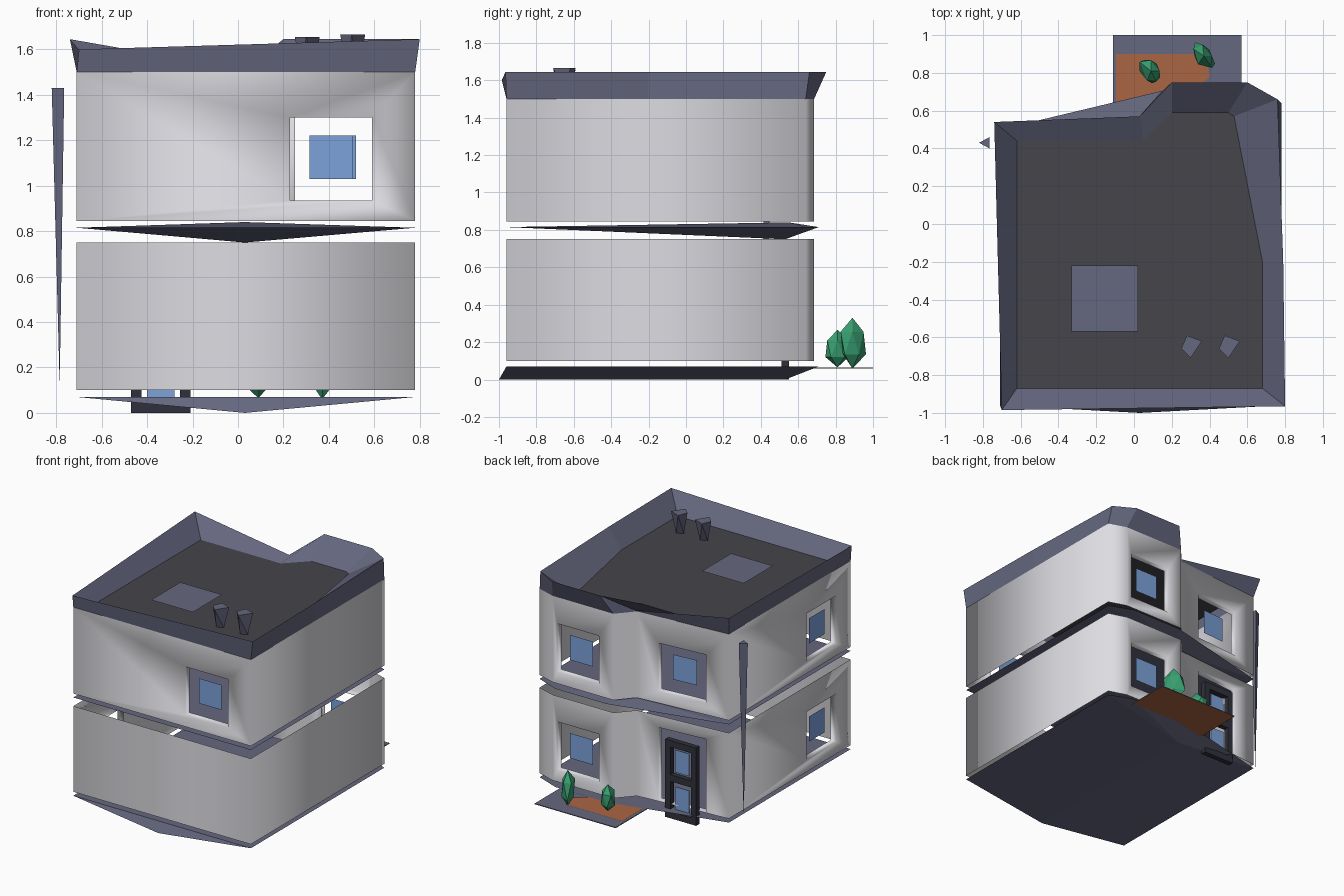
import bpy
import bmesh
import random
from mathutils import Vector

default_cube = bpy.data.objects.get("Cube")
if default_cube:
    bpy.data.objects.remove(default_cube, do_unlink=True)

random.seed(4)


def make_material(name, red, green, blue):
    material = bpy.data.materials.new(name)
    material.use_nodes = True
    colour = (red, green, blue, 1.0)
    material.diffuse_color = colour
    shader = next(n for n in material.node_tree.nodes if n.type == "BSDF_PRINCIPLED")
    shader.inputs["Base Color"].default_value = colour
    return material


plaster = make_material("pale plaster", 0.72, 0.72, 0.76)
trim = make_material("slate trim", 0.13, 0.135, 0.21)
roofing = make_material("dark roofing", 0.06, 0.06, 0.07)
glass = make_material("blue glass", 0.2, 0.36, 0.7)
door_paint = make_material("door charcoal", 0.03, 0.03, 0.045)
soil = make_material("brown soil", 0.4, 0.13, 0.055)
leaf = make_material("leaf green", 0.04, 0.34, 0.16)


def finish(name, bm, materials, smooth=False):
    mesh = bpy.data.meshes.new(name)
    bm.to_mesh(mesh)
    bm.free()
    for material in materials:
        mesh.materials.append(material)
    for polygon in mesh.polygons:
        polygon.use_smooth = smooth
    obj = bpy.data.objects.new(name, mesh)
    bpy.context.collection.objects.link(obj)
    return obj


def polygon(name, points, z, material):
    bm = bmesh.new()
    bm.faces.new([bm.verts.new((x, y, z)) for x, y in points])
    return finish(name, bm, [material])


def box(name, low, high, material):
    bm = bmesh.new()
    bmesh.ops.create_cube(bm, size=1)
    low, high = Vector(low), Vector(high)
    for v in bm.verts:
        v.co = (low + high) / 2 + v.co * (high - low)
    return finish(name, bm, [material])


def hull(name, points, material, smooth=False):
    bm = bmesh.new()
    for p in points:
        bm.verts.new(p)
    bmesh.ops.convex_hull(bm, input=bm.verts)
    bmesh.ops.recalc_face_normals(bm, faces=bm.faces)
    return finish(name, bm, [material], smooth)


# House outline, anticlockwise from the front corner, with a shallow rear bay
outline = [Vector(p) for p in (
    (-0.71, -0.96), (0.78, -0.96), (0.78, 0.64), (0.64, 0.685),
    (0.13, 0.685), (0.02, 0.56), (-0.71, 0.5))]
FRONT, BAY, REAR, SIDE = 0, 3, 5, 6


def storey(name, z0, z1, openings):
    """Wall sheet with recessed openings and a loose pane in each."""
    bm = bmesh.new()
    for i, start in enumerate(outline):
        end = outline[(i + 1) % len(outline)]
        along = (end - start).normalized()
        inward = Vector((-along.y, along.x))

        def at(u, z, depth=0.0):
            p = start + along * u + inward * depth
            return Vector((p.x, p.y, z))

        def rectangle(u0, u1, a, b, depth=0.0):
            corners = ((u0, a), (u1, a), (u1, b), (u0, b))
            return [bm.verts.new(at(u, z, depth)) for u, z in corners]

        outer = rectangle(0, (end - start).length, z0, z1)
        if i not in openings:
            bm.faces.new(outer)
            continue
        u0, u1, low, high = openings[i]
        rim = rectangle(u0, u1, z0 + low, z0 + high)
        back = rectangle(u0, u1, z0 + low, z0 + high, 0.05)
        for ring_a, ring_b in ((outer, rim), (rim, back)):
            for k in range(4):
                n = (k + 1) % 4
                bm.faces.new((ring_a[k], ring_a[n], ring_b[n], ring_b[k]))
        if low > 0.05:
            mid, r = (u0 + u1) / 2, 0.095
            cz = z0 + 0.28
            pane = bmesh.new()
            pane.faces.new([pane.verts.new(at(mid + r * a, cz + r * b, 0.04))
                            for a, b in ((-1, -1), (1, -1), (1, 1), (-1, 1))])
            finish(f"{name}_window_pane_{i}", pane, [glass])
    bmesh.ops.remove_doubles(bm, verts=bm.verts, dist=0.001)
    finish(name + "_walls", bm, [plaster], smooth=True)


window = (0.09, 0.455)
bay_window = (0.04, 0.39) + window
side_window = (0.93, 1.29) + window
storey("lower", 0.10, 0.75, {BAY: bay_window, SIDE: side_window,
                             REAR: (0.17, 0.55, 0.004, 0.56)})
storey("upper", 0.845, 1.5, {BAY: bay_window, SIDE: side_window,
                             REAR: (0.17, 0.55) + window,
                             FRONT: (0.94, 1.3) + window})

# Keel-bottomed ground slab and the tapering floor between storeys
rear_lip = [(0.6, 0.71), (0.17, 0.71)]
rim = [tuple(p) for p in outline] + rear_lip
hull("ground_slab", [(x, y, 0.07) for x, y in rim]
     + [(0.03, -1.0, 0), (0.03, 0.53, 0)], trim)
hull("middle_floor", [(x, y, 0.815) for x, y in rim]
     + [(0.03, 0.53, 0.75), (0.03, 0.55, 0.84)], trim)

# Flared parapet: foot on the wall, outer top edge, inner edge on the roof
foot = outline[:2] + [Vector((0.78, -0.2))] + outline[2:]
crest = [(-0.7, -0.985, 1.6), (0.8, -0.965, 1.645), (0.79, -0.2, 1.645),
         (0.76, 0.66, 1.645), (0.6, 0.75, 1.645), (0.2, 0.75, 1.645),
         (0.03, 0.57, 1.51), (-0.74, 0.54, 1.645)]
inner = [(-0.62, -0.87), (0.68, -0.87), (0.68, -0.2), (0.53, 0.57),
         (0.5, 0.59), (0.2, 0.59), (0.05, 0.44), (-0.62, 0.44)]
bm = bmesh.new()
rings = [[bm.verts.new((x, y, 1.5)) for x, y in foot],
         [bm.verts.new(p) for p in crest],
         [bm.verts.new((x, y, 1.5)) for x, y in inner]]
for a, b in zip(rings, rings[1:]):
    for k in range(len(a)):
        n = (k + 1) % len(a)
        bm.faces.new((a[k], a[n], b[n], b[k]))
finish("parapet", bm, [trim])
polygon("roof_deck", inner, 1.5, roofing)
polygon("roof_hatch", [(-0.33, -0.57), (0.02, -0.57), (0.02, -0.22), (-0.33, -0.22)],
        1.508, trim)

# Roof vents, wider at the top
for side, x, top in (("left", 0.5, 1.665), ("right", 0.3, 1.655)):
    hull(f"roof_vent_{side}", [
        (x - 0.05, -0.66, top), (x, -0.71, top), (x + 0.06, -0.62, top),
        (x - 0.02, -0.59, top), (x - 0.02, -0.66, 1.5), (x + 0.03, -0.64, 1.5)], trim)

# Downpipe tapering to a point
hull("downpipe", [(-0.82, 0.43, 1.43), (-0.765, 0.46, 1.43), (-0.765, 0.4, 1.43),
                  (-0.785, 0.43, 0.12)], trim)

# Rear door: stiles, rails and two panes
left, right, y0, y1, height = -0.47, -0.21, 0.51, 0.55, 0.59
for name, x in (("outer", left), ("inner", right - 0.045)):
    box(f"door_stile_{name}", (x, y0, 0), (x + 0.045, y1, height), door_paint)
for name, z in (("bottom", 0), ("middle", 0.28), ("top", height - 0.05)):
    box(f"door_rail_{name}", (left, y0, z), (right, y1, z + 0.05), door_paint)
for name, z in (("lower", 0.05), ("upper", 0.33)):
    box(f"door_pane_{name}", (left + 0.07, 0.527, z + 0.02),
        (right - 0.07, 0.533, z + 0.19), glass)

# Planting bed: thin paving, soil patch on top, brown underside
bed = box("planting_bed", (-0.11, 0.58, 0.058), (0.57, 1.0, 0.064), trim)
bed.data.materials.append(soil)
for face in bed.data.polygons:
    face.material_index = 1 if face.normal.z < -0.5 else 0
polygon("soil_patch", [(0.2, 0.59), (0.4, 0.78), (0.38, 0.9), (-0.095, 0.9),
                       (-0.095, 0.59)], 0.069, soil)


# Angular leafy shrubs
def shrub(name, centre, size, lean):
    bm = bmesh.new()
    bmesh.ops.create_icosphere(bm, subdivisions=1, radius=1)
    for v in bm.verts:
        v.co.x *= random.uniform(0.6, 1.0)
        v.co.y *= random.uniform(0.6, 1.0)
        v.co.x += lean * v.co.y
        v.co = Vector(centre) + Vector(a * b for a, b in zip(v.co, size))
    finish(name, bm, [leaf])


shrub("shrub_right", (0.09, 0.81, 0.165), (0.07, 0.1, 0.1), -0.4)
shrub("shrub_left", (0.37, 0.89, 0.195), (0.07, 0.09, 0.135), -0.5)
